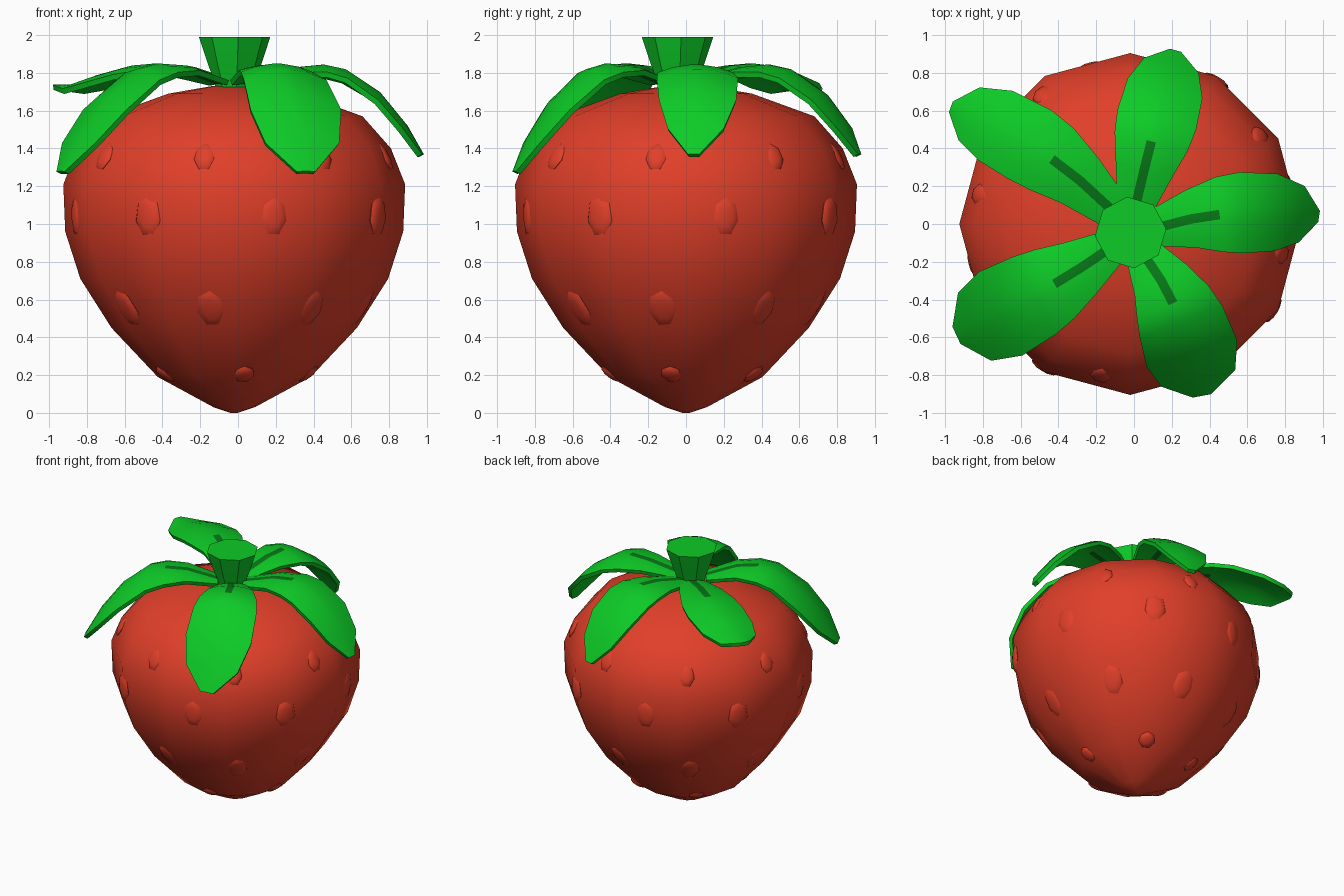
import bpy, bmesh, math
from mathutils import Vector, Matrix

if "Cube" in bpy.data.objects:
    bpy.data.objects.remove(bpy.data.objects["Cube"])


def material(name, rgb):
    m = bpy.data.materials.new(name)
    m.diffuse_color = (*rgb, 1)
    m.use_nodes = True
    m.node_tree.nodes["Principled BSDF"].inputs["Base Color"].default_value = m.diffuse_color
    return m


RED = material("berry red", (0.75, 0.05, 0.022))
GREEN = material("leaf green", (0.004, 0.6, 0.02))
DARK = material("vein green", (0.002, 0.19, 0.008))


def make(name, bm, mats, angle=40, solid=0):
    me = bpy.data.meshes.new(name)
    bm.to_mesh(me)
    bm.free()
    ob = bpy.data.objects.new(name, me)
    bpy.context.collection.objects.link(ob)
    for m in mats:
        me.materials.append(m)
    bpy.ops.object.select_all(action='DESELECT')
    ob.select_set(True)
    bpy.context.view_layer.objects.active = ob
    if solid:
        mod = ob.modifiers.new("thickness", 'SOLIDIFY')
        mod.thickness = solid
        mod.offset = -1
        bpy.ops.object.modifier_apply(modifier=mod.name)
    bpy.ops.object.shade_smooth_by_angle(angle=math.radians(angle))
    return ob


def lathe(profile, sides, cx, cy, turn=0):
    """Closed turned solid from (radius, height) points, bottom to top."""
    bm = bmesh.new()
    rings = []
    for r, z in profile:
        rings.append([bm.verts.new((cx + r * math.cos(turn + i * math.tau / sides),
                                    cy + r * math.sin(turn + i * math.tau / sides), z))
                      for i in range(sides)])
    for a, b in zip(rings, rings[1:]):
        for i in range(sides):
            j = (i + 1) % sides
            bm.faces.new((a[i], a[j], b[j], b[i]))
    bm.faces.new(rings[0][::-1])
    bm.faces.new(rings[-1])
    bmesh.ops.remove_doubles(bm, verts=bm.verts, dist=0.0005)
    return bm


def lerp_table(xs, ys, x):
    for i in range(len(xs) - 1):
        if x <= xs[i + 1]:
            f = (x - xs[i]) / (xs[i + 1] - xs[i])
            return ys[i] + f * (ys[i + 1] - ys[i])
    return ys[-1]


# Berry body
CX = -0.02
BODY = [(0.02, 0), (0.11, 0.03), (0.405, 0.19), (0.65, 0.45), (0.815, 0.71), (0.895, 0.96),
        (0.905, 1.21), (0.83, 1.4), (0.68, 1.57), (0.35, 1.69), (0.12, 1.73)]
make("berry", lathe(BODY, 12, CX, 0), [RED])

# Seeds: low flattened domes in four rings (height, count, first angle, half width, half height)
R = [p[0] for p in BODY]
Z = [p[1] for p in BODY]
bm = bmesh.new()
for z, n, first, w, h in [(1.36, 8, -11, 0.055, 0.075), (1.04, 8, 14, 0.07, 0.1),
                          (0.55, 8, -10, 0.075, 0.11), (0.2, 5, 7, 0.055, 0.06)]:
    slope = lerp_table(Z, R, z + 0.08) - lerp_table(Z, R, z - 0.08)
    for k in range(n):
        a = math.radians(first - 90 + k * 360 / n)
        local = a % (math.pi / 6) - math.pi / 12
        r = lerp_table(Z, R, z) * math.cos(math.pi / 12) / math.cos(local)
        up = Vector((math.cos(a) * slope, math.sin(a) * slope, 0.16)).normalized()
        side = Vector((-math.sin(a), math.cos(a), 0))
        out = side.cross(up)
        rot = Matrix((side, up, out)).transposed().to_4x4()
        pos = Vector((CX + r * math.cos(a), r * math.sin(a), z)) - out * 0.008
        bmesh.ops.create_uvsphere(bm, u_segments=7, v_segments=6, radius=1,
                                  matrix=Matrix.Translation(pos) @ rot @ Matrix.Diagonal((w * 1.1, h * 1.1, 0.022, 1)))
make("seeds", bm, [RED], 60)

# Stem: flared eight-sided plug
make("stem", lathe([(0.1, 1.72), (0.12, 1.79), (0.14, 1.84), (0.19, 1.99)], 8, -0.018, -0.045, 0.1), [GREEN])

# Leaves: arched blades along a curved centre line, with a dark vein at the base
T = [0, 0.25, 0.42, 0.55, 0.75, 0.9, 1]
SLIM = [0.09, 0.155, 0.2, 0.215, 0.205, 0.15, 0.03]
WIDE = [0.09, 0.16, 0.21, 0.235, 0.25, 0.2, 0.05]
DROOP = [1.77, 1.83, 1.845, 1.82, 1.7, 1.53, 1.37]
LONG = [1.77, 1.84, 1.85, 1.82, 1.67, 1.47, 1.28]
CURL = [1.77, 1.84, 1.85, 1.84, 1.79, 1.74, 1.74]
LEAVES = [("right", (0.08, -0.03), (0.57, 0.06), (0.98, 0.04), SLIM, DROOP),
          ("back", (0.0, 0.06), (0.12, 0.55), (0.22, 0.92), SLIM, DROOP),
          ("back_left", (-0.08, 0.04), (-0.55, 0.42), (-0.97, 0.62), SLIM, CURL),
          ("front_left", (-0.1, -0.11), (-0.53, -0.38), (-0.94, -0.59), WIDE, LONG),
          ("front_right", (0.03, -0.13), (0.25, -0.52), (0.36, -0.91), WIDE, LONG)]


def leaf(name, base, mid, tip, widths, heights):
    b, m, e = Vector(base), Vector(mid), Vector(tip)
    s = 0.55
    c = (m - b * (1 - s) ** 2 - e * s * s) / (2 * s * (1 - s))
    bm = bmesh.new()
    rows = []
    for t, w, z in zip(T, widths, heights):
        p = b * (1 - t) ** 2 + c * 2 * t * (1 - t) + e * t * t
        d = ((c - b) * (1 - t) + (e - c) * t).normalized()
        n = Vector((-d.y, d.x))
        v = min(0.025, w * 0.3)
        row = []
        for off in (-w, -w * 0.6, -v, v, w * 0.6, w):
            q = p + n * off
            row.append(bm.verts.new((q.x, q.y, z - 0.05 * (off / 0.22) ** 2)))
        rows.append(row)
    for i in range(len(rows) - 1):
        for j in range(5):
            f = bm.faces.new((rows[i][j], rows[i + 1][j], rows[i + 1][j + 1], rows[i][j + 1]))
            f.material_index = 1 if j == 2 and i < 2 else 0
    bm.normal_update()
    make("leaf_" + name, bm, [GREEN, DARK], 45, 0.03)


for spec in LEAVES:
    leaf(*spec)
